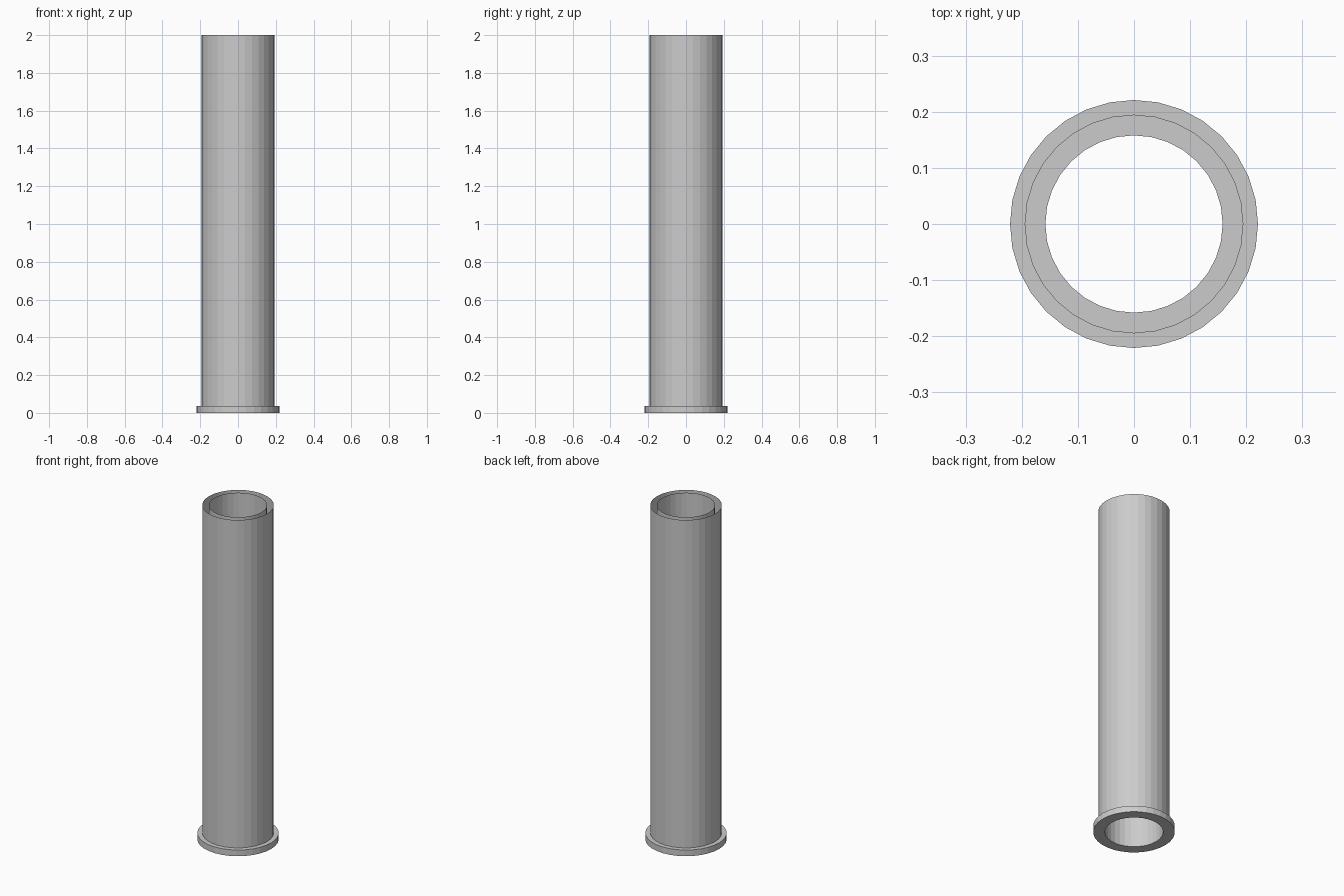
import bpy, bmesh, math

if "Cube" in bpy.data.objects:
    bpy.data.objects.remove(bpy.data.objects["Cube"])

SIDES = 32

def lathe(name, profile):
    """Revolve an open (radius, z) profile around z."""
    bm = bmesh.new()
    rings = []
    for r, z in profile:
        rings.append([bm.verts.new((r * math.sin(2 * math.pi * i / SIDES),
                                    r * math.cos(2 * math.pi * i / SIDES), z))
                      for i in range(SIDES)])
    for a, b in zip(rings, rings[1:]):
        for i in range(SIDES):
            j = (i + 1) % SIDES
            bm.faces.new((a[i], a[j], b[j], b[i]))
    mesh = bpy.data.meshes.new(name)
    bm.to_mesh(mesh)
    bm.free()
    ob = bpy.data.objects.new(name, mesh)
    bpy.context.collection.objects.link(ob)
    return ob

# Double-walled sleeve: inner wall, base flange, outer wall, open at the top
lathe("flanged_pipe", [(0.158, 2.0), (0.158, 0.0), (0.221, 0.0),
                       (0.221, 0.037), (0.194, 0.037), (0.194, 2.0)])
